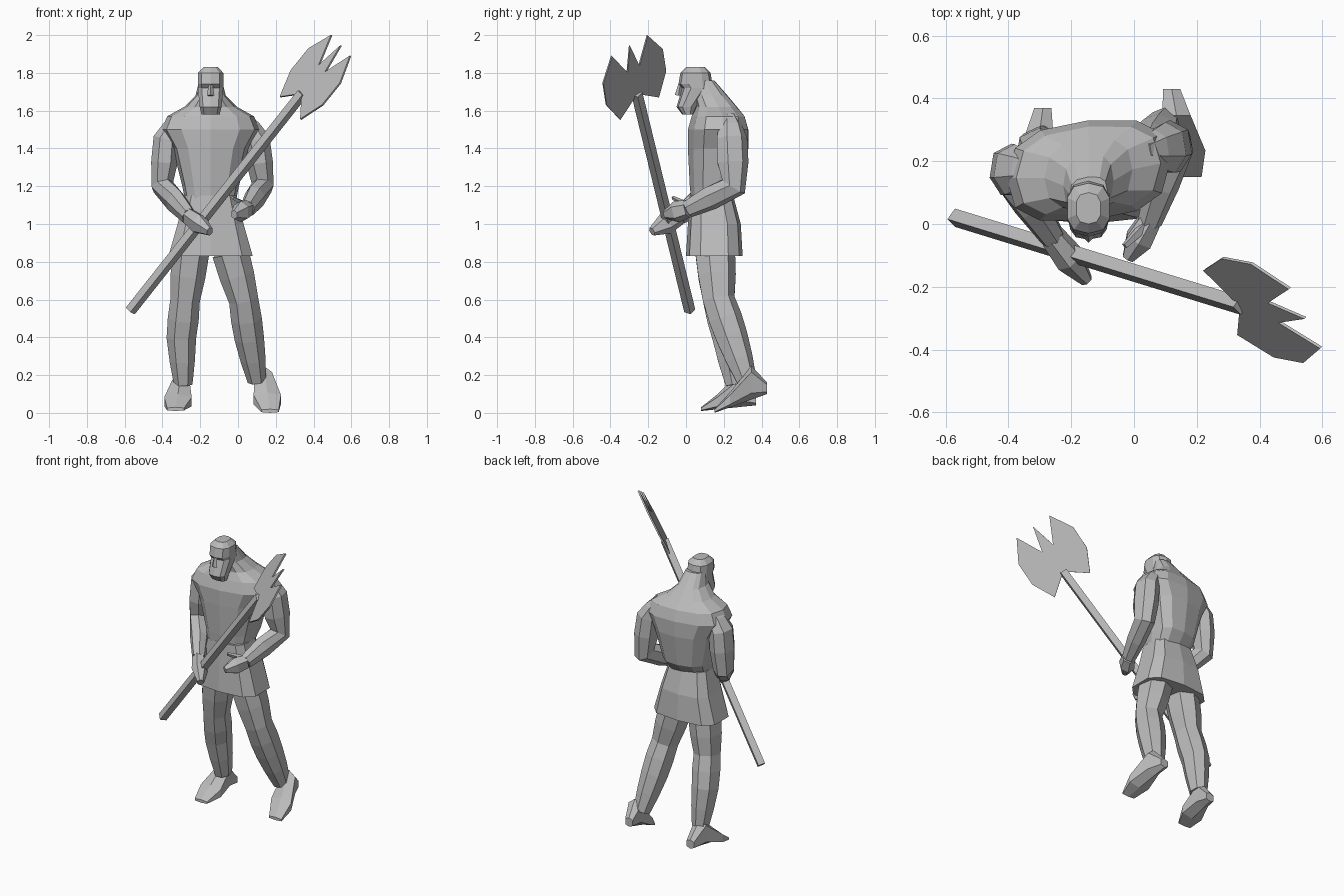
import bpy, bmesh, math
from mathutils import Vector

if "Cube" in bpy.data.objects:
    bpy.data.objects.remove(bpy.data.objects["Cube"], do_unlink=True)

# One plain grey for the whole figure
GREY = (.5, .5, .5, 1)
grey = bpy.data.materials.new("stone grey")
grey.use_nodes = True
grey.diffuse_color = GREY
grey.node_tree.nodes["Principled BSDF"].inputs["Base Color"].default_value = GREY

ACROSS = Vector((1, 0, 0))
MIDDLE = -.145


def finish(name, bm):
    """Turn a bmesh into a flat shaded object."""
    bmesh.ops.recalc_face_normals(bm, faces=bm.faces)
    mesh = bpy.data.meshes.new(name)
    bm.to_mesh(mesh)
    bm.free()
    mesh.materials.append(grey)
    obj = bpy.data.objects.new(name, mesh)
    bpy.context.collection.objects.link(obj)
    return obj


def skin(name, rings):
    """Bridge a stack of equal rings and cap both ends."""
    bm = bmesh.new()
    loops = [[bm.verts.new(point) for point in ring] for ring in rings]
    for low, high in zip(loops, loops[1:]):
        for i in range(len(low)):
            bm.faces.new((low[i - 1], low[i], high[i], high[i - 1]))
    bm.faces.new(loops[0])
    bm.faces.new(loops[-1])
    return finish(name, bm)


def ring(centre, side, depth, sides, power):
    """Rounded-box section around a centre; a lower power is boxier."""
    points = []
    for i in range(sides):
        angle = math.tau * i / sides - math.pi / 2
        c, s = math.cos(angle), math.sin(angle)
        u = math.copysign(abs(c) ** power, c)
        v = math.copysign(abs(s) ** power, s)
        points.append(centre + side * u + depth * v)
    return points


def stack(name, sections, sides, power=.75, twist=0.0):
    """Level sections: height, half width, front and back."""
    rings = []
    for height, half, front, back in sections:
        centre = Vector((MIDDLE, (front + back) / 2, height))
        depth = Vector((0, (back - front) / 2, 0))
        side = Vector((half, half * twist, 0))
        rings.append(ring(centre, side, depth, sides, power))
    skin(name, rings)


def limb(name, joints, radii, bulge=1.0, deep=1.0, sides=6, power=.9):
    """Tapered limb through its joints, swelling midway between each pair."""
    points, sizes = [Vector(joints[0])], [radii[0]]
    for joint, radius in zip(joints[1:], radii[1:]):
        joint = Vector(joint)
        points += [(points[-1] + joint) / 2, joint]
        sizes += [(sizes[-1] + radius) / 2 * bulge, radius]
    rings = []
    for i, (point, size) in enumerate(zip(points, sizes)):
        after = points[min(i + 1, len(points) - 1)]
        along = (after - points[max(i - 1, 0)]).normalized()
        side = (ACROSS - along * ACROSS.dot(along)).normalized()
        depth = along.cross(side)
        rings.append(ring(point, side * size, depth * size * deep, sides, power))
    skin(name, rings)


def foot(name, heel, toe):
    """Foot resting on a line from heel to toe."""
    heel, toe = Vector(heel), Vector(toe)
    rings = []
    for t, half, rise in ((0, .03, .03), (.3, .05, .09), (.7, .08, .04), (1, .05, .01)):
        centre = heel.lerp(toe, t) + Vector((0, 0, rise))
        rings.append(ring(centre, ACROSS * half, Vector((0, 0, rise)), 6, .7))
    skin(name, rings)


# Torso with sloping shoulders and thick neck
stack("torso", [
    (1.1, .13, .03, .22), (1.2, .15, .02, .3), (1.4, .2, .01, .33),
    (1.5, .26, .01, .33), (1.57, .23, .03, .31), (1.62, .14, .05, .27),
    (1.68, .08, .04, .22), (1.76, .06, .05, .15)], sides=12, twist=.1)

# Flared tunic skirt
stack("skirt", [(.83, .23, 0, .3), (1, .18, .01, .29), (1.15, .14, .02, .25)],
      sides=10, power=.6)

# Head with heavy brow, beard and nose
stack("head", [
    (1.58, .05, -.02, .04), (1.62, .06, -.05, .06), (1.72, .07, -.02, .14),
    (1.74, .07, -.04, .14), (1.8, .07, -.03, .13), (1.83, .04, 0, .1)], sides=10)
limb("nose", [(MIDDLE, -.03, 1.74), (MIDDLE, -.04, 1.68)], (.01, .02), sides=4)


def leg(side, hip, knee, calf, ankle):
    """Leg with the calf swept back behind the knee."""
    limb(side + "_leg", (hip, knee, calf, ankle), (.1, .08, .08, .05),
         bulge=1.05, deep=1.1, sides=7)


# Legs and feet, the left foot trailing with its heel lifted
leg("right", (-.25, .15, .85), (-.28, .17, .6), (-.3, .22, .4), (-.29, .26, .15))
leg("left", (-.04, .15, .85), (.03, .17, .6), (.06, .24, .4), (.1, .32, .17))
foot("right_foot", (-.29, .37, .04), (-.33, .08, .01))
foot("left_foot", (.12, .43, .1), (.17, .15, 0))


def arm(side, collar, shoulder, elbow, wrist, fingertip):
    """Bent arm ending in a broad tapered hand."""
    limb(side + "_arm", (collar, shoulder, elbow, wrist), (.03, .07, .06, .04),
         bulge=1.1, deep=1.2, sides=7)
    limb(side + "_hand", (wrist, fingertip), (.04, .02), bulge=1.6, deep=1.2)


arm("right", (-.31, .17, 1.57), (-.38, .17, 1.45), (-.4, .17, 1.2),
    (-.26, -.04, 1.04), (-.15, -.18, .96))
arm("left", (.03, .23, 1.57), (.1, .24, 1.45), (.13, .25, 1.2),
    (.05, .01, 1.08), (-.02, -.11, 1.05))
limb("left_thumb", [(.04, 0, 1.1), (-.03, -.07, 1.14)], (.02, .01), sides=4)

# Square axe shaft
butt, top = Vector((-.57, .02, .54)), Vector((.34, -.26, 1.69))
limb("axe_shaft", (butt, top), (.03, .03), sides=4)

# Double axe head with a centre spike: one blade outline mirrored on its own axis
along = Vector((.21, -.04, .26)).normalized()
spread = Vector((-.4, .8, .5))
spread = (spread - along * spread.dot(along)).normalized()
blade = [(-.1, .13), (.04, .2), (.19, .2), (.33, .12), (.17, .04)]
mirrored = [(up, -out) for up, out in reversed(blade)]
outline = [(0, 0)] + blade + [(.33, 0)] + mirrored
bm = bmesh.new()
plate = bm.faces.new([bm.verts.new(top + along * up + spread * out) for up, out in outline])
bmesh.ops.triangulate(bm, faces=[plate])
axe_head = finish("axe_head", bm)
thick = axe_head.modifiers.new("thickness", "SOLIDIFY")
thick.thickness = .01
thick.offset = 0
